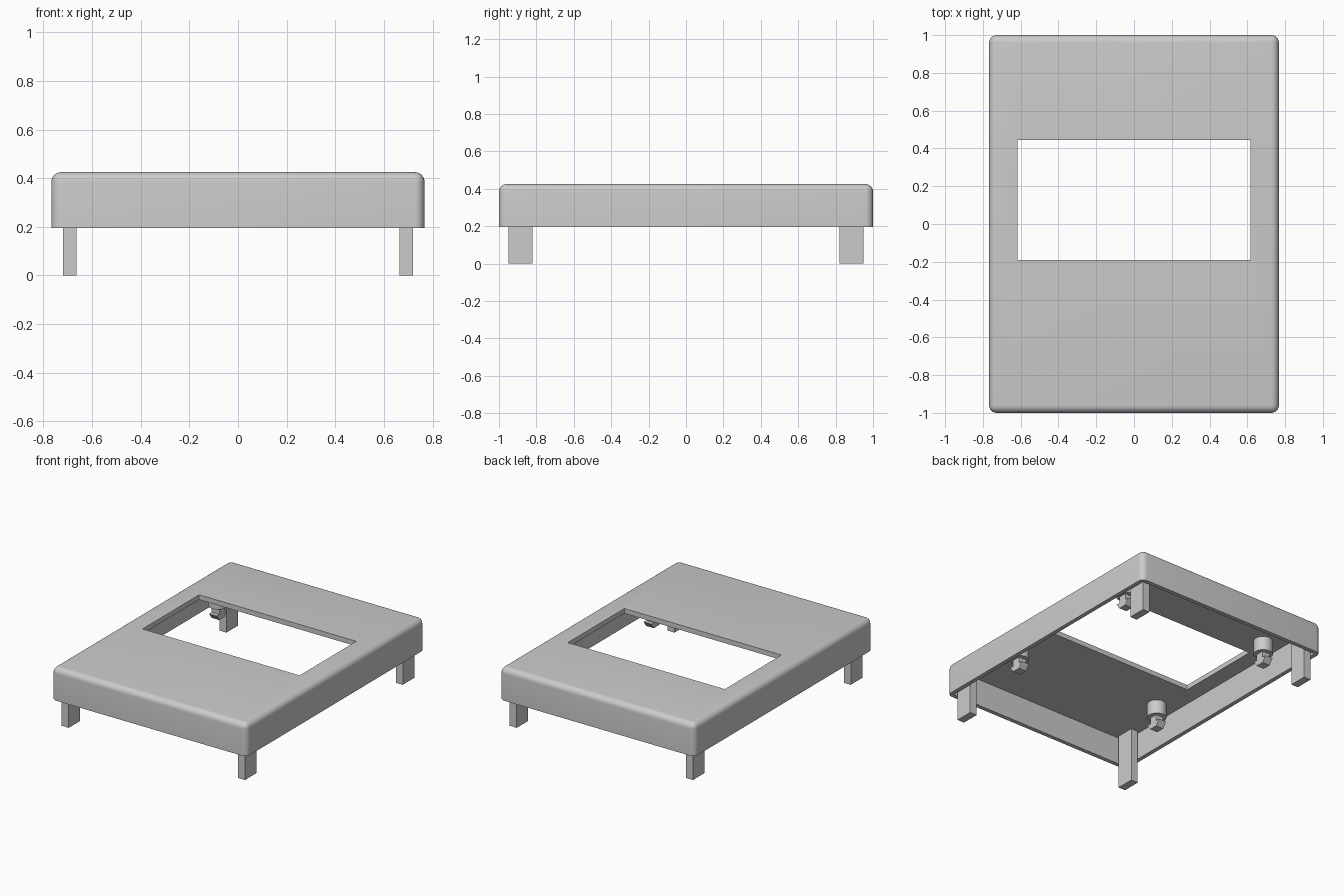
import bpy
import bmesh
from mathutils import Matrix, Vector

if "Cube" in bpy.data.objects:
    bpy.data.objects.remove(bpy.data.objects["Cube"])

grey = bpy.data.materials.new("plain_grey")
grey.use_nodes = True
colour = (0.6, 0.6, 0.6, 1)
grey.diffuse_color = colour
grey.node_tree.nodes["Principled BSDF"].inputs["Base Color"].default_value = colour

HALF_X, HALF_Y = 0.767, 1.0
BASE, TOP = 0.195, 0.425
WALL, CEILING = 0.03, 0.39


def finish(name, bm):
    bmesh.ops.recalc_face_normals(bm, faces=bm.faces)
    mesh = bpy.data.meshes.new(name)
    bm.to_mesh(mesh)
    bm.free()
    mesh.materials.append(grey)
    obj = bpy.data.objects.new(name, mesh)
    bpy.context.collection.objects.link(obj)
    return obj


def add_box(bm, low, high):
    low, high = Vector(low), Vector(high)
    place = Matrix.Translation((low + high) / 2) @ Matrix.Diagonal((*(high - low), 1))
    return bmesh.ops.create_cube(bm, size=1, matrix=place)["verts"]


def box(name, low, high):
    bm = bmesh.new()
    add_box(bm, low, high)
    return finish(name, bm)


def activate(obj):
    bpy.ops.object.select_all(action="DESELECT")
    obj.select_set(True)
    bpy.context.view_layer.objects.active = obj


def cut(obj, cutter):
    mod = obj.modifiers.new("cut", "BOOLEAN")
    mod.operation = "DIFFERENCE"
    mod.solver = "EXACT"
    mod.object = cutter
    activate(obj)
    bpy.ops.object.modifier_apply(modifier=mod.name)
    bpy.data.objects.remove(cutter)


# Cover with rounded upper and corner edges, open underneath
bm = bmesh.new()
add_box(bm, (-HALF_X, -HALF_Y, BASE), (HALF_X, HALF_Y, TOP))
rounded = [e for e in bm.edges if max(v.co.z for v in e.verts) > BASE + 0.01]
bmesh.ops.bevel(bm, geom=rounded, offset=0.04, segments=6, profile=0.5, affect="EDGES")
cover = finish("cover", bm)
cut(cover, box("hollow_cutter", (WALL - HALF_X, WALL - HALF_Y, BASE - 0.1),
               (HALF_X - WALL, HALF_Y - WALL, CEILING)))

# Rectangular opening
cut(cover, box("opening_cutter", (-0.617, -0.19, 0.3), (0.617, 0.445, 0.6)))
activate(cover)
bpy.ops.object.shade_smooth_by_angle(angle=0.6)

# Legs hang from the ceiling at the corners
for sx, side in ((-1, "right"), (1, "left")):
    for sy, end in ((-1, "front"), (1, "back")):
        xs = sorted((sx * 0.665, sx * 0.72))
        ys = sorted((sy * 0.82, sy * 0.95))
        box(f"{end}_{side}_leg", (xs[0], ys[0], 0), (xs[1], ys[1], CEILING + 0.01))


# Clip: round boss, square stem and an arrow-shaped snap head
def clip(name, x, y):
    bm = bmesh.new()
    boss_end, stem_end = 0.29, 0.245
    bmesh.ops.create_cone(bm, cap_ends=True, segments=32, radius1=0.064, radius2=0.064,
                          depth=CEILING + 0.01 - boss_end,
                          matrix=Matrix.Translation((x, y, (CEILING + 0.01 + boss_end) / 2)))
    add_box(bm, (x - 0.03, y - 0.03, 0.22), (x + 0.03, y + 0.03, boss_end + 0.01))
    head = add_box(bm, (x - 0.03, y - 0.06, 0.205), (x + 0.03, y + 0.06, stem_end))
    for v in head:
        if v.co.z < 0.21:
            v.co.y = y + (v.co.y - y) * 0.5
    obj = finish(name, bm)
    activate(obj)
    bpy.ops.object.shade_smooth_by_angle(angle=0.5)


for x, side in ((-0.59, "right"), (0.59, "left")):
    for y, end in ((-0.47, "front"), (0.62, "back")):
        clip(f"{end}_{side}_clip", x, y)
